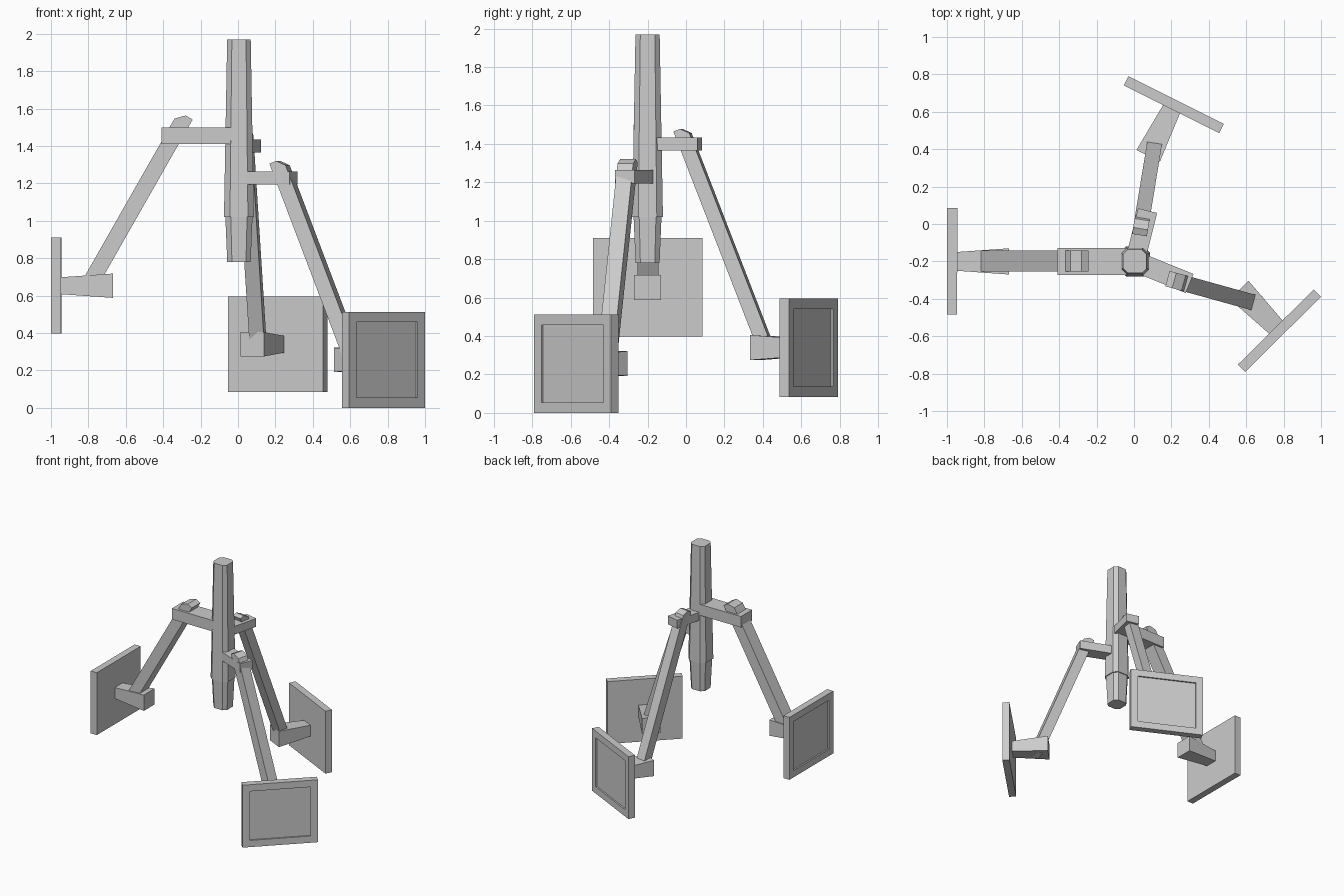
import bpy, bmesh, math
from mathutils import Vector, Matrix

if "Cube" in bpy.data.objects:
    bpy.data.objects.remove(bpy.data.objects["Cube"])


def loft(name, rings):
    """Closed solid through a series of equal-sized point rings."""
    bm = bmesh.new()
    loops = [[bm.verts.new(p) for p in ring] for ring in rings]
    n = len(loops[0])
    for a, b in zip(loops, loops[1:]):
        for i in range(n):
            j = (i + 1) % n
            bm.faces.new((a[i], a[j], b[j], b[i]))
    bm.faces.new(loops[0][::-1])
    bm.faces.new(loops[-1])
    bmesh.ops.recalc_face_normals(bm, faces=bm.faces)
    me = bpy.data.meshes.new(name)
    bm.to_mesh(me)
    bm.free()
    ob = bpy.data.objects.new(name, me)
    bpy.context.collection.objects.link(ob)
    return ob


def rect(x, w, h, z=0):
    return [(x, -w/2, z-h/2), (x, w/2, z-h/2), (x, w/2, z+h/2), (x, -w/2, z+h/2)]


def place(ob, origin, angle):
    """Point local +x outward at a heading angle."""
    ob.matrix_world = Matrix.Translation(origin) @ Matrix.Rotation(math.radians(angle), 4, 'Z')


POLE = Vector((0.005, -0.2, 0))


def octagon(r, z):
    c = r * 0.6
    pts = [(r, -c), (r, c), (c, r), (-c, r), (-r, c), (-r, -c), (-c, -r), (c, -r)]
    return [(POLE.x + x, POLE.y + y, z) for x, y in pts]


def strut(name, top, bottom, width, thick):
    """Slanted bar with its outer top corner chamfered."""
    top, bottom = Vector(top), Vector(bottom)
    up = (top - bottom).normalized()
    side = up.cross(Vector((0, 0, 1))).normalized()
    out = side.cross(up)
    if out.dot(bottom - top) < 0 and out.xy.dot((bottom - top).xy) < 0:
        out = -out
    t, length = thick / 2, (top - bottom).length
    prof = [(-t, 0), (t, 0), (t, length - t), (0, length), (-t, length)]
    loft(name, [[bottom + out*x + up*z + side*s*width/2 for x, z in prof] for s in (-1, 1)])


def panel(name, centre, angle, w=0.57, h=0.513, depth=0.055):
    """Rectangular pad with a shallow recess in its outer face."""
    m, r = 0.055, 0.012
    ob = loft(name, [rect(-depth, w, h), rect(0, w, h),
                     rect(0, w-2*m, h-2*m), rect(-r, w-2*m, h-2*m)])
    place(ob, centre, angle)


# central pole: wide upper sleeve and narrower lower shaft
loft("pole_sleeve", [octagon(0.08, 1.02), octagon(0.063, 1.97)])
loft("pole_shaft", [octagon(0.0625, 0.78), octagon(0.073, 1.03)])

# per leg: bracket (angle, length, width, height, z), strut (top, bottom, width, thick),
# pad (outer face centre, angle)
legs = {
    "left": ((180, 0.415, 0.145, 0.09, 1.455),
             ((-0.28, -0.198, 1.563), (-0.80, -0.198, 0.65), 0.11, 0.087),
             ((-1.0, -0.2, 0.653), 180)),
    "back": ((76, 0.28, 0.105, 0.068, 1.40),
             ((0.035, -0.025, 1.478), (0.108, 0.42, 0.33), 0.08, 0.075),
             ((0.225, 0.6625, 0.34), 63.4)),
    "right": ((-22, 0.315, 0.11, 0.07, 1.23),
              ((0.215, -0.302, 1.32), (0.64, -0.42, 0.20), 0.085, 0.08),
              ((0.797, -0.59, 0.2565), -45.3)),
}
for key, (b, s, p) in legs.items():
    angle, length, w, h, z = b
    bracket = loft(key + "_bracket", [rect(0.04, w, h), rect(length, w, h)])
    place(bracket, POLE + Vector((0, 0, z)), angle)
    strut(key + "_strut", *s)
    foot = loft(key + "_foot", [rect(-0.333, 0.14, 0.13), rect(-0.05, 0.10, 0.09)])
    place(foot, p[0], p[1])
    panel(key + "_panel", *p)
